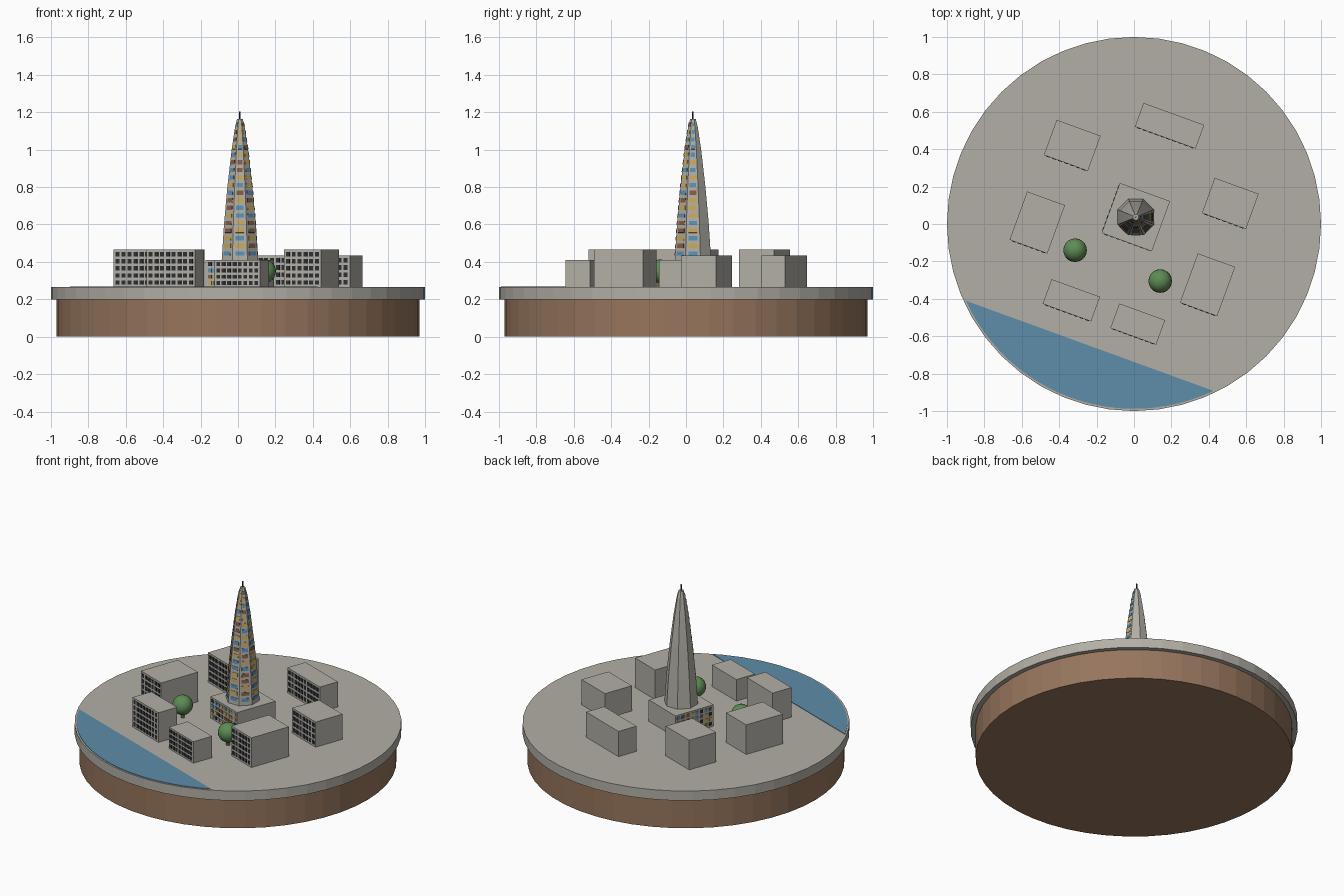
import bpy, bmesh, math, random
from mathutils import Matrix, Vector

random.seed(4)
if "Cube" in bpy.data.objects:
    bpy.data.objects.remove(bpy.data.objects["Cube"], do_unlink=True)


def material(name, r, g, b):
    m = bpy.data.materials.new(name)
    m.use_nodes = True
    m.diffuse_color = (r, g, b, 1)
    m.node_tree.nodes["Principled BSDF"].inputs["Base Color"].default_value = (r, g, b, 1)
    return m


CONCRETE = material("concrete", 0.45, 0.43, 0.38)
EARTH = material("earth brown", 0.31, 0.18, 0.11)
WATER = material("water blue", 0.11, 0.27, 0.40)
LEAF = material("leaf green", 0.11, 0.26, 0.09)
DARK = material("dark glass", 0.025, 0.028, 0.035)
BLUE = material("blue panel", 0.10, 0.29, 0.48)
GOLD = material("gold panel", 0.60, 0.40, 0.09)
RUST = material("rust panel", 0.25, 0.11, 0.06)
PANELS = [BLUE, GOLD, RUST]
GROUND = 0.265
TURN = math.radians(-20)


def finish(name, bm, mats):
    bmesh.ops.recalc_face_normals(bm, faces=bm.faces)
    mesh = bpy.data.meshes.new(name)
    bm.to_mesh(mesh)
    bm.free()
    for m in mats:
        mesh.materials.append(m)
    ob = bpy.data.objects.new(name, mesh)
    bpy.context.collection.objects.link(ob)
    return ob


def add_box(bm, frame, center, size, index=0):
    mat = frame @ Matrix.Translation(center) @ Matrix.Diagonal((*size, 1))
    verts = bmesh.ops.create_cube(bm, size=1, matrix=mat)["verts"]
    for f in {f for v in verts for f in v.link_faces}:
        f.material_index = index


def cylinder(name, radius, z0, z1, mat, x=0, y=0, sides=48):
    bm = bmesh.new()
    bmesh.ops.create_cone(bm, cap_ends=True, segments=sides, radius1=radius, radius2=radius,
                          depth=z1 - z0, matrix=Matrix.Translation((x, y, (z0 + z1) / 2)))
    return finish(name, bm, [mat])


def window_grid(bm, frame, width, height, cols, rows, fill, pick):
    # frame: origin at the wall's bottom middle, -y pointing out of the wall
    px, pz = width / (cols + 0.4), height / (rows + 0.3)
    for c in range(cols):
        for r in range(rows):
            pos = ((c + 0.5 - cols / 2) * px, 0, (r + 0.65) * pz)
            add_box(bm, frame, pos, (px * fill, 0.006, pz * 0.62), pick())


# Round island
cylinder("earth_base", 0.97, 0, 0.2, EARTH)
cylinder("ground_slab", 1.0, 0.2, GROUND, CONCRETE)

# River cut off by a straight bank
half, steps, bank = math.acos(0.693 / 0.988), 24, math.radians(250)
bm = bmesh.new()
arc = [bank - half + 2 * half * i / steps for i in range(steps + 1)]
face = bm.faces.new([bm.verts.new((0.988 * math.cos(a), 0.988 * math.sin(a), GROUND)) for a in arc])
top = bmesh.ops.extrude_face_region(bm, geom=[face])["geom"]
bmesh.ops.translate(bm, vec=(0, 0, 0.003), verts=[v for v in top if isinstance(v, bmesh.types.BMVert)])
finish("river", bm, [WATER])

# City blocks: x, y, width, depth, height
blocks = [
    (-0.33, 0.42, 0.25, 0.20, 0.20), (0.19, 0.525, 0.345, 0.135, 0.17),
    (0.515, 0.11, 0.25, 0.20, 0.17), (0.393, -0.325, 0.212, 0.28, 0.20),
    (0.02, -0.535, 0.26, 0.14, 0.145), (-0.335, -0.408, 0.275, 0.14, 0.20),
    (-0.517, 0.008, 0.215, 0.275, 0.20),
]
for i, (x, y, w, d, h) in enumerate(blocks, 1):
    frame = Matrix.Translation((x, y, GROUND)) @ Matrix.Rotation(TURN, 4, "Z")
    bm = bmesh.new()
    add_box(bm, frame, (0, 0, h / 2), (w, d, h))
    window_grid(bm, frame @ Matrix.Translation((0, -d / 2, 0)), w, h,
                round(w / 0.034), round(h / 0.038), 0.64, lambda: 1)
    finish(f"city_block_{i}", bm, [CONCRETE, DARK])

# Tower podium with coloured windows on two walls
TX, TY, PW, PH = 0.01, 0.037, 0.285, 0.145
podium = Matrix.Translation((TX, TY, GROUND)) @ Matrix.Rotation(TURN, 4, "Z")
bm = bmesh.new()
add_box(bm, podium, (0, 0, PH / 2), (PW, PW, PH))
for turn in (0, -math.pi / 2):
    wall = podium @ Matrix.Rotation(turn, 4, "Z") @ Matrix.Translation((0, -PW / 2, 0))
    window_grid(bm, wall, PW, PH, 8, 4, 0.64, lambda: random.choice((1, 2, 3, 4)))
finish("tower_podium", bm, [CONCRETE] + PANELS + [DARK])

# Tapering eight-sided tower: height, distance from axis to wall
profile = [(0.41, 0.097), (0.6, 0.085), (0.8, 0.067), (1.0, 0.044), (1.12, 0.026), (1.165, 0.015)]


def wall_distance(z):
    for (z0, r0), (z1, r1) in zip(profile, profile[1:]):
        if z <= z1:
            return r0 + (r1 - r0) * (z - z0) / (z1 - z0), math.atan2(r0 - r1, z1 - z0)


bm = bmesh.new()
rings = []
for z, r in profile:
    rad = r / math.cos(math.pi / 8)
    angles = [(k + 0.5) * math.pi / 4 for k in range(8)]
    rings.append([bm.verts.new((TX + rad * math.cos(a), TY + rad * math.sin(a), z)) for a in angles])
for low, high in zip(rings, rings[1:]):
    for k in range(8):
        n = (k + 1) % 8
        bm.faces.new((low[k], low[n], high[n], high[k]))
bm.faces.new(rings[0])
bm.faces.new(rings[-1])
finish("tower", bm, [CONCRETE])

# Coloured panels up the river-facing sides of the tower
bm = bmesh.new()
rows = 18
pitch = 0.73 / rows
for side in range(-1, 3):
    for row in range(rows):
        z = 0.425 + (row + 0.5) * pitch
        dist, lean = wall_distance(z)
        frame = (Matrix.Translation((TX, TY, z)) @ Matrix.Rotation(side * math.pi / 4, 4, "Z")
                 @ Matrix.Translation((0, -dist, 0)) @ Matrix.Rotation(-lean, 4, "X"))
        add_box(bm, frame, (0, 0, 0), (dist * 0.52, 0.005, pitch * 0.56), random.randrange(3))
finish("tower_panels", bm, PANELS)
cylinder("tower_spire", 0.004, 1.16, 1.205, DARK, TX, TY, 8)

# Round trees
for i, (x, y) in enumerate([(-0.315, -0.14), (0.14, -0.305)], 1):
    cylinder(f"tree_trunk_{i}", 0.012, GROUND, 0.31, EARTH, x, y, 8)
    bm = bmesh.new()
    bmesh.ops.create_uvsphere(bm, u_segments=20, v_segments=12, radius=0.063,
                              matrix=Matrix.Translation((x, y, 0.35)))
    for f in bm.faces:
        f.smooth = True
    finish(f"tree_crown_{i}", bm, [LEAF])
